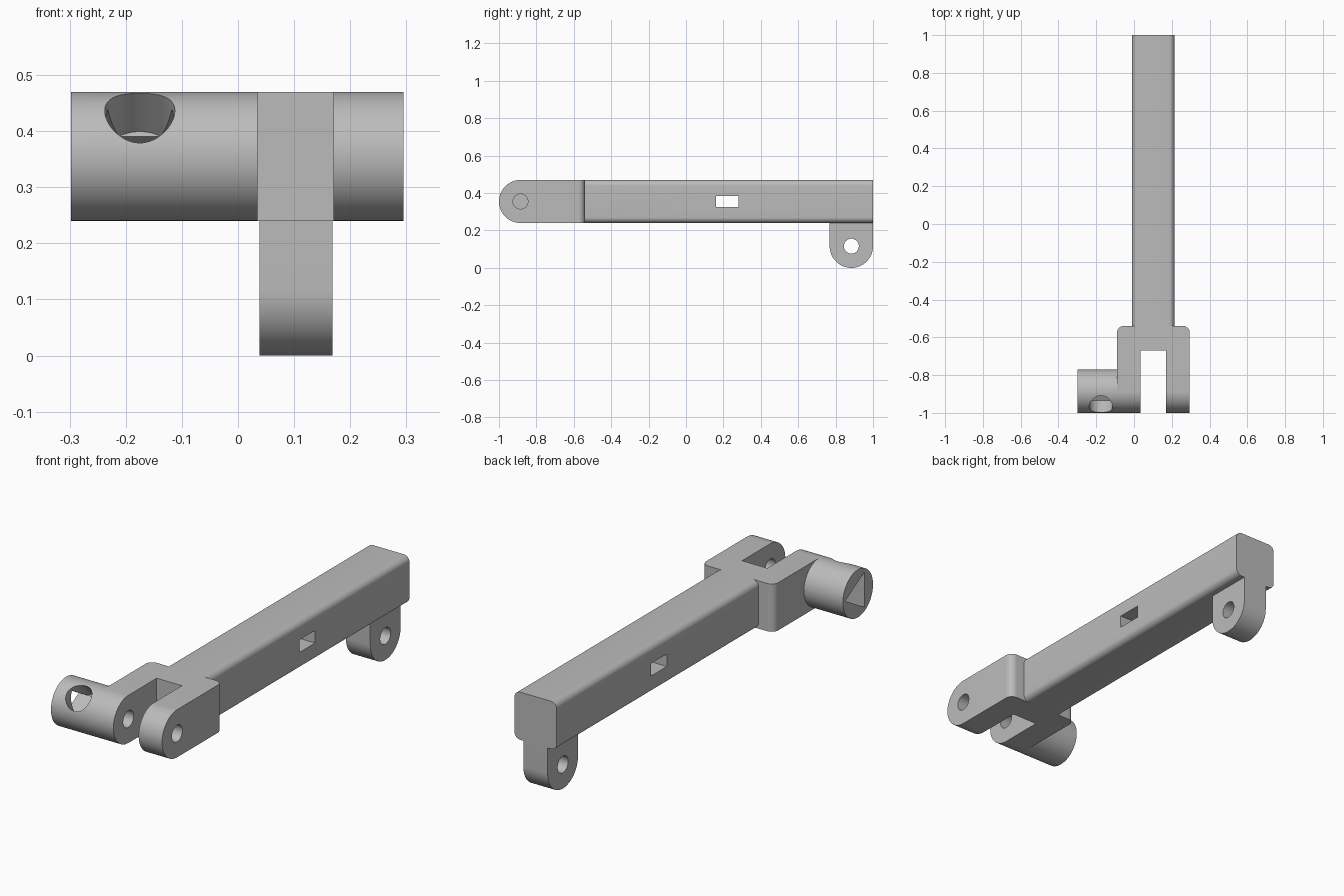
import bpy, bmesh, math
from mathutils import Vector, Matrix

cube = bpy.data.objects.get("Cube")
if cube:
    bpy.data.objects.remove(cube, do_unlink=True)

GREY = (0.5, 0.5, 0.5, 1.0)
steel = bpy.data.materials.new("plain grey")
steel.use_nodes = True
steel.diffuse_color = GREY
steel.node_tree.nodes["Principled BSDF"].inputs["Base Color"].default_value = GREY

TOP, BOTTOM = 0.47, 0.24
MID = (TOP + BOTTOM) / 2
RADIUS = (TOP - BOTTOM) / 2
PIN_Y, FORK_BACK, BACK = -0.885, -0.54, 1.0


def arc(cy, cz, r, start, end, steps=32):
    """Points of an arc in the y-z plane, angles in degrees."""
    angles = [math.radians(start + (end - start) * i / steps) for i in range(steps + 1)]
    return [(cy + r * math.cos(a), cz + r * math.sin(a)) for a in angles]


def add_object(name, bm):
    bmesh.ops.recalc_face_normals(bm, faces=bm.faces)
    mesh = bpy.data.meshes.new(name)
    bm.to_mesh(mesh)
    bm.free()
    mesh.materials.append(steel)
    obj = bpy.data.objects.new(name, mesh)
    bpy.context.collection.objects.link(obj)
    return obj


def extrude_x(name, profile, x0, x1, rounded=None, r=0.03):
    """Extrude a y-z profile along x; edges chosen by 'rounded' get a radius."""
    bm = bmesh.new()
    face = bm.faces.new([bm.verts.new((x0, y, z)) for y, z in profile])
    out = bmesh.ops.extrude_face_region(bm, geom=[face])
    moved = [v for v in out["geom"] if isinstance(v, bmesh.types.BMVert)]
    bmesh.ops.translate(bm, verts=moved, vec=(x1 - x0, 0, 0))
    if rounded:
        edges = [e for e in bm.edges if rounded(*[v.co for v in e.verts])]
        bmesh.ops.bevel(bm, geom=edges, offset=r, segments=8, profile=0.5, affect='EDGES')
    return add_object(name, bm)


def box(name, x0, x1, y0, y1, z0, z1, **kw):
    return extrude_x(name, [(y0, z0), (y1, z0), (y1, z1), (y0, z1)], x0, x1, **kw)


def rod(name, y, z, r, x0, x1):
    return extrude_x(name, arc(y, z, r, 0, 360, 64)[:-1], x0, x1)


def cut(obj, *cutters):
    bpy.context.view_layer.objects.active = obj
    for cutter in cutters:
        cutter.hide_render = True
        mod = obj.modifiers.new("cut", 'BOOLEAN')
        mod.operation, mod.solver, mod.object = 'DIFFERENCE', 'EXACT', cutter
        bpy.ops.object.modifier_apply(modifier=mod.name)
        bpy.data.objects.remove(cutter, do_unlink=True)


# Long beam with rounded lengthwise edges and a side window
beam = box("beam", -0.01, 0.215, FORK_BACK, BACK, BOTTOM, TOP,
           rounded=lambda a, b: abs(a.y - b.y) > 0.5)
cut(beam, box("window_cutter", -0.2, 0.4, 0.16, 0.28, 0.325, 0.385))

# Fork with round front ends, rounded rear corners, a slot and a pin hole
fork_profile = [(FORK_BACK, TOP)] + arc(PIN_Y, MID, RADIUS, 90, 270) + [(FORK_BACK, BOTTOM)]
fork = extrude_x("fork", fork_profile, -0.09, 0.295, r=0.035,
                 rounded=lambda a, b: a.y > -0.55 and b.y > -0.55 and abs(a.z - b.z) > 0.1)
cut(fork,
    box("slot_cutter", 0.035, 0.17, -1.2, -0.67, 0.1, 0.6),
    rod("pin_cutter", PIN_Y, MID, 0.04, -0.08, 0.4))

# Side barrel with a three-sided end socket and a slanted hole
barrel = rod("side_barrel", PIN_Y, MID, RADIUS, -0.298, -0.09)
socket = extrude_x("socket_cutter", arc(PIN_Y, MID, 0.097, 0, 360, 3)[:-1], -0.4, -0.105)
bm = bmesh.new()
direction = Vector((0, -1, 1)).normalized()
place = (Matrix.Translation(Vector((-0.175, PIN_Y, MID)) + direction * 0.1)
         @ direction.to_track_quat('Z', 'Y').to_matrix().to_4x4())
bmesh.ops.create_cone(bm, cap_ends=True, segments=64, radius1=0.0625, radius2=0.0625,
                      depth=0.2, matrix=place)
cut(barrel, socket, add_object("slanted_hole_cutter", bm))

# Rear hanging lug with a round foot and a pin hole
LUG_R = 0.116
LUG_Y = BACK - LUG_R
lug_profile = ([(BACK, BOTTOM), (BACK - 2 * LUG_R, BOTTOM)]
               + arc(LUG_Y, LUG_R, LUG_R, 180, 360))
lug = extrude_x("rear_lug", lug_profile, 0.038, 0.168)
cut(lug, rod("lug_hole_cutter", LUG_Y, LUG_R, 0.04, -0.1, 0.3))

# Smooth the curved faces and keep the edges sharp
bpy.ops.object.select_all(action='DESELECT')
for part in (beam, fork, barrel, lug):
    part.select_set(True)
bpy.context.view_layer.objects.active = beam
bpy.ops.object.shade_smooth_by_angle(angle=math.radians(30))
